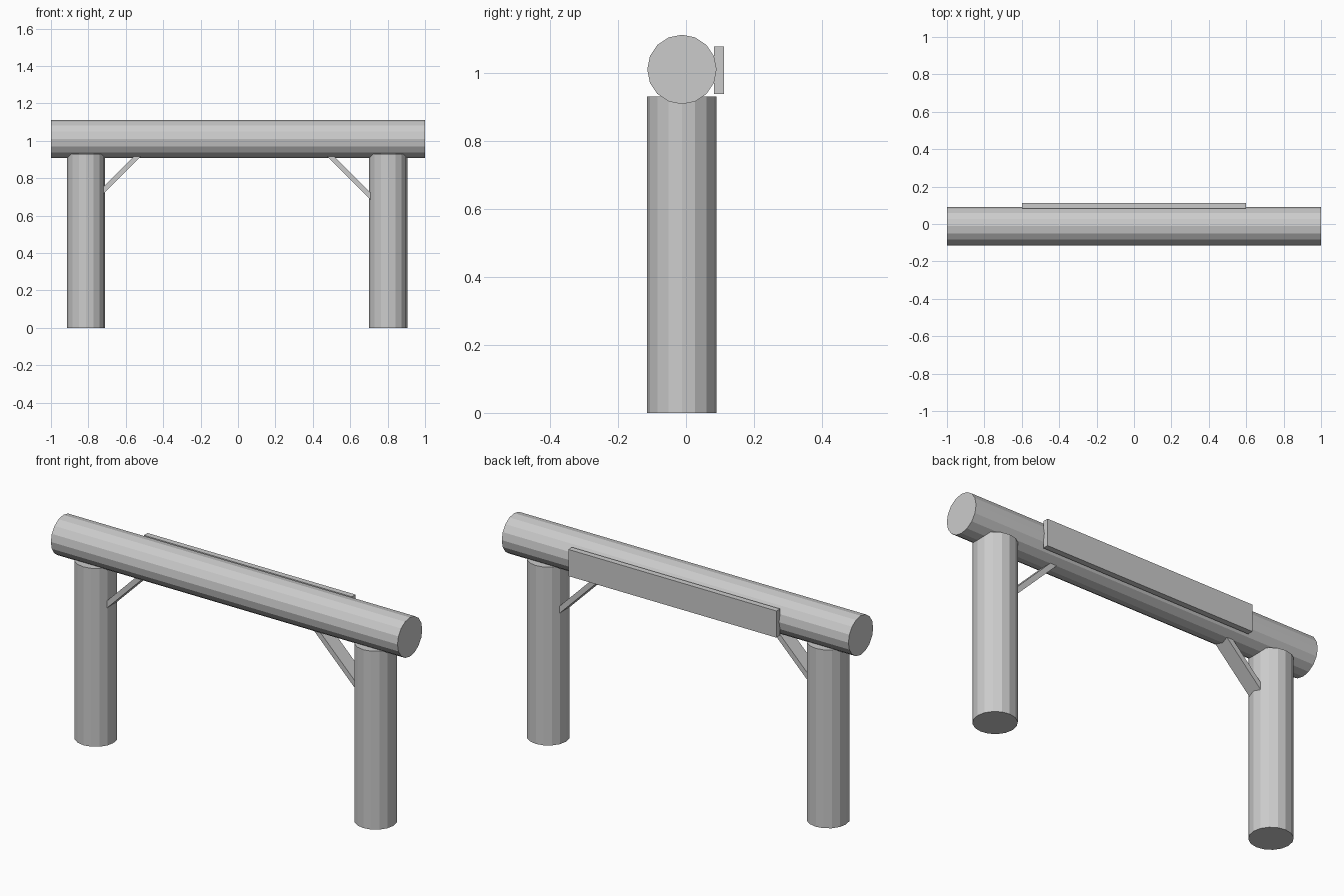
import bpy
from math import pi, atan2, hypot

cube = bpy.data.objects.get("Cube")
if cube:
    bpy.data.objects.remove(cube, do_unlink=True)

GREY = (0.6, 0.6, 0.6, 1)
grey = bpy.data.materials.new("plain grey")
grey.use_nodes = True
grey.diffuse_color = GREY
grey.node_tree.nodes["Principled BSDF"].inputs["Base Color"].default_value = GREY

RADIUS = 0.102
AXIS_Y = -0.012
BEAM_Z = 1.01
POST_HEIGHT = 0.93


def finish(name):
    obj = bpy.context.object
    obj.name = name
    obj.data.materials.append(grey)
    return obj


def log(name, length, location, rotation=(0, 0, 0)):
    bpy.ops.mesh.primitive_cylinder_add(vertices=16, radius=RADIUS, depth=length,
                                        location=location, rotation=rotation)
    return finish(name)


def plank(name, size, location, rotation=(0, 0, 0)):
    bpy.ops.mesh.primitive_cube_add(size=1, location=location, rotation=rotation)
    obj = finish(name)
    obj.scale = size
    return obj


def brace(name, foot, head):
    # Flat strut running from a post up into the beam
    (x0, z0), (x1, z1) = foot, head
    dx, dz = x1 - x0, z1 - z0
    plank(name, (hypot(dx, dz), 0.08, 0.0265),
          ((x0 + x1) / 2, AXIS_Y, (z0 + z1) / 2), (0, -atan2(dz, dx), 0))


# Round crossbeam and posts
log("crossbeam", 2, (0, AXIS_Y, BEAM_Z), (0, pi / 2, 0))
for name, x in (("right_post", -0.812), ("left_post", 0.803)):
    log(name, POST_HEIGHT, (x, AXIS_Y, POST_HEIGHT / 2))

# Board fixed to the back of the beam
plank("back_board", (1.2, 0.03, 0.139), (0, 0.097, 1.0075))

# Diagonal braces, the left one set slightly lower
brace("right_brace", (-0.74, 0.715), (-0.515, 0.94))
brace("left_brace", (0.73, 0.681), (0.471, 0.94))
